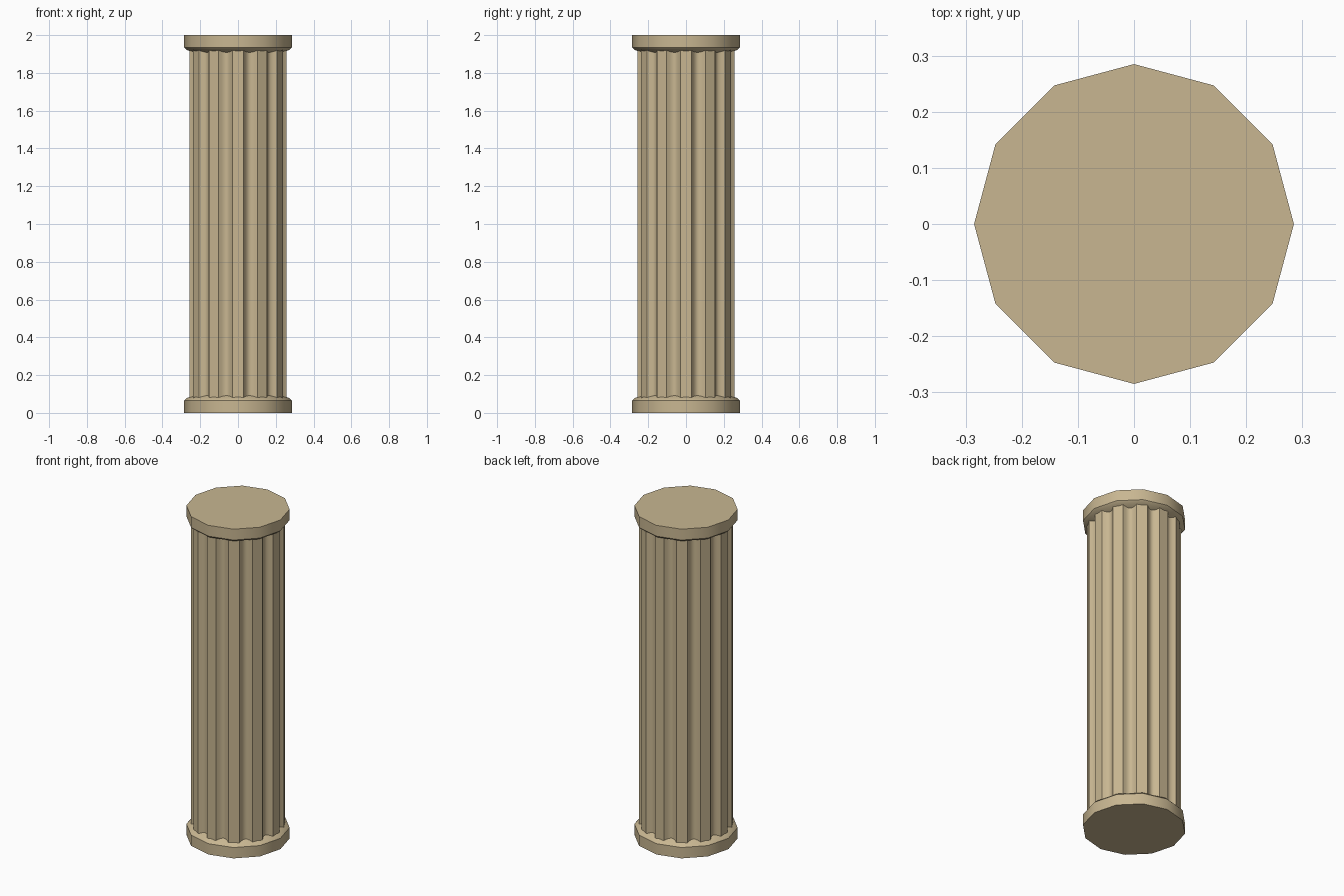
import bpy, bmesh, math

if "Cube" in bpy.data.objects:
    bpy.data.objects.remove(bpy.data.objects["Cube"])

stone = bpy.data.materials.new("tan stone")
stone.diffuse_color = (0.58, 0.47, 0.285, 1)
stone.use_nodes = True
stone.node_tree.nodes["Principled BSDF"].inputs["Base Color"].default_value = stone.diffuse_color


def loft(name, rings, angle):
    """Closed solid from a stack of equal-length point rings, bottom to top."""
    bm = bmesh.new()
    vs = [[bm.verts.new(p) for p in ring] for ring in rings]
    n = len(vs[0])
    for a, b in zip(vs, vs[1:]):
        for i in range(n):
            j = (i + 1) % n
            bm.faces.new((a[i], a[j], b[j], b[i]))
    bm.faces.new(vs[0][::-1])
    bm.faces.new(vs[-1])
    bmesh.ops.recalc_face_normals(bm, faces=bm.faces)
    me = bpy.data.meshes.new(name)
    bm.to_mesh(me)
    bm.free()
    ob = bpy.data.objects.new(name, me)
    bpy.context.collection.objects.link(ob)
    me.materials.append(stone)
    bpy.ops.object.select_all(action='DESELECT')
    ob.select_set(True)
    bpy.context.view_layer.objects.active = ob
    bpy.ops.object.shade_smooth_by_angle(angle=math.radians(angle))
    return ob


def ring12(r, z):
    return [(r * math.cos(math.radians(30 * k)), r * math.sin(math.radians(30 * k)), z)
            for k in range(12)]


# twelve-sided base and capital, each sloping up into the shaft
profile = [(0.285, 0), (0.285, 0.066), (0.274, 0.077), (0.205, 0.106)]
loft("base", [ring12(r, z) for r, z in profile], 35)
loft("capital", [ring12(r, 2 - z) for r, z in reversed(profile)], 35)

# shaft outline: twelve flat ribs with concave flutes between
RIB_R, HALF, DEPTH, SEG = 0.258, 6.7, 0.027, 6
outline = []
for k in range(12):
    a0 = 30 * k
    outline.append((RIB_R, a0 - HALF))
    for s in range(SEG):
        t = s / SEG
        r = RIB_R - DEPTH * math.sin(math.pi * t) ** 0.8
        outline.append((r, a0 + HALF + (30 - 2 * HALF) * t))


def shaft_ring(z):
    return [(r * math.cos(math.radians(a)), r * math.sin(math.radians(a)), z)
            for r, a in outline]


loft("fluted_shaft", [shaft_ring(0.07), shaft_ring(1.93)], 35)
